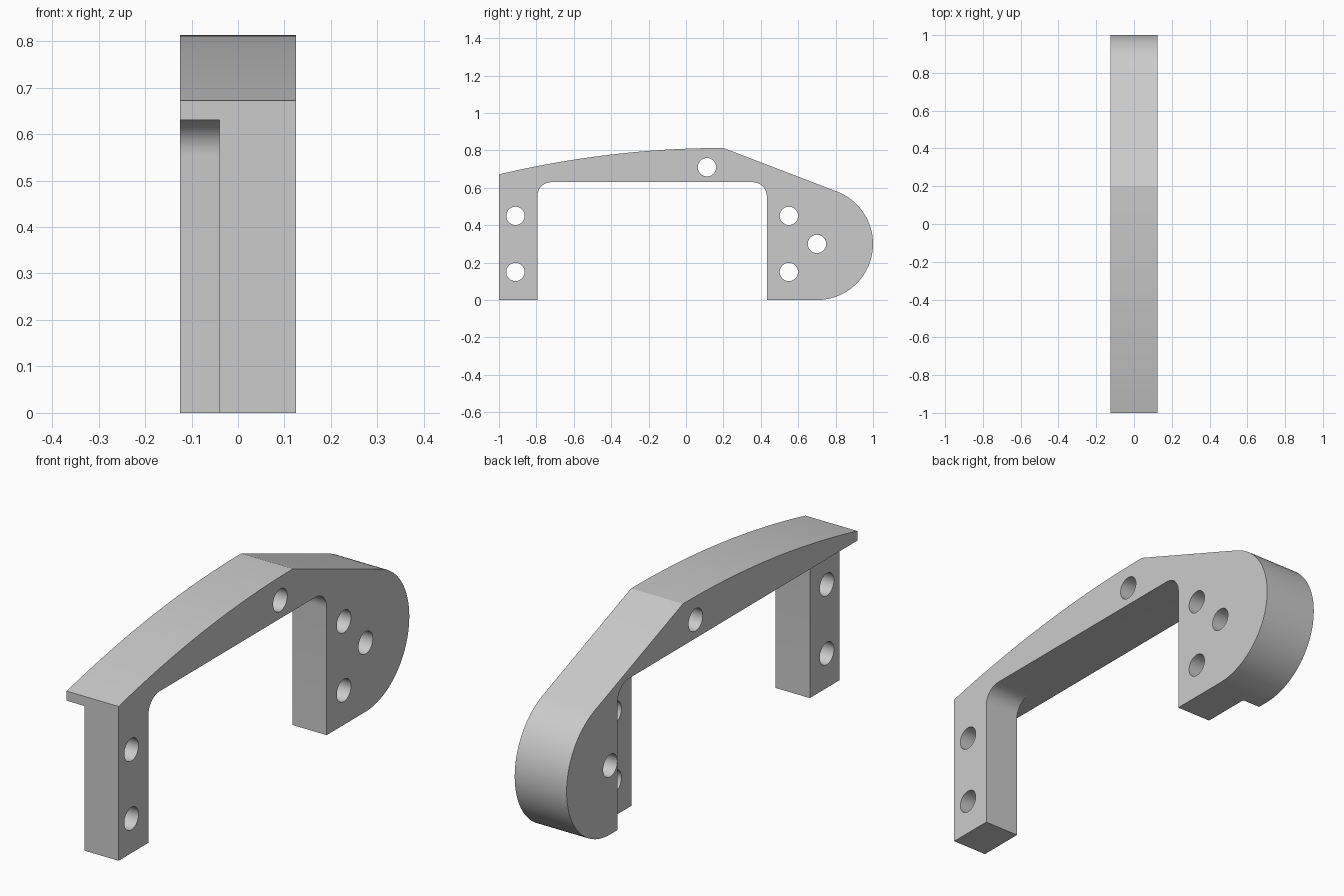
import bpy, bmesh
from math import sin, cos, radians

cube = bpy.data.objects.get("Cube")
if cube:
    bpy.data.objects.remove(cube, do_unlink=True)

HALF_WIDTH = 0.125
WEB_X = -0.04        # plane where the legs stop and the overhang begins
UNDERSIDE = 0.63     # height of the beam's underside
FILLET = 0.075

grey = bpy.data.materials.new("plain grey")
grey.use_nodes = True
grey.diffuse_color = (0.6, 0.6, 0.6, 1)
grey.node_tree.nodes["Principled BSDF"].inputs["Base Color"].default_value = (0.6, 0.6, 0.6, 1)


def arc(cy, cz, radius, start, end, steps):
    """Points on a circular arc in the side plane, angles in degrees."""
    angles = [radians(start + (end - start) * i / steps) for i in range(steps + 1)]
    return [(cy + radius * cos(a), cz + radius * sin(a)) for a in angles]


def extrude(name, profile, x0, x1):
    """Extrude a (y, z) profile from x0 to x1."""
    bm = bmesh.new()
    face = bm.faces.new([bm.verts.new((x0, y, z)) for y, z in profile])
    grown = bmesh.ops.extrude_face_region(bm, geom=[face])
    verts = [g for g in grown["geom"] if isinstance(g, bmesh.types.BMVert)]
    bmesh.ops.translate(bm, verts=verts, vec=(x1 - x0, 0, 0))
    bmesh.ops.recalc_face_normals(bm, faces=bm.faces)
    mesh = bpy.data.meshes.new(name)
    bm.to_mesh(mesh)
    bm.free()
    mesh.materials.append(grey)
    obj = bpy.data.objects.new(name, mesh)
    bpy.context.collection.objects.link(obj)
    return obj


def cut(target, cutter):
    """Subtract the cutter from the target and discard it."""
    cutter.hide_render = True
    mod = target.modifiers.new("cut", "BOOLEAN")
    mod.operation = "DIFFERENCE"
    mod.solver = "EXACT"
    mod.object = cutter
    bpy.context.view_layer.objects.active = target
    bpy.ops.object.modifier_apply(modifier=mod.name)
    bpy.data.objects.remove(cutter, do_unlink=True)


# Outer body: bowed top, straight slope, round tail
bow = []
for i in range(25):
    t = i / 24
    bow.append((-1 + 1.2 * t, 0.813 - 0.141 * (1 - t) ** 2))
tail = arc(0.7, 0.3, 0.3, 68, -90, 40)
bracket = extrude("bracket", [(-1, 0)] + bow + tail, -HALF_WIDTH, HALF_WIDTH)

# Opening between the legs, with rounded upper corners
top = UNDERSIDE - FILLET
opening = ([(-0.795, -0.1)] + arc(-0.795 + FILLET, top, FILLET, 180, 90, 10)
           + arc(0.432 - FILLET, top, FILLET, 90, 0, 10) + [(0.432, -0.1)])
cut(bracket, extrude("opening_cutter", opening, -0.3, 0.3))

# Side relief leaving the overhanging beam and the full-width tail
relief = ([(-1.2, -0.1), (-1.2, UNDERSIDE)]
          + arc(0.65 - FILLET, top, FILLET, 90, 0, 10) + [(0.65, -0.1)])
cut(bracket, extrude("relief_cutter", relief, -0.3, WEB_X))

# Cross holes
for y, z in [(-0.912, 0.45), (-0.912, 0.15), (0.112, 0.71),
             (0.55, 0.45), (0.55, 0.15), (0.7, 0.3)]:
    cut(bracket, extrude("hole_cutter", arc(y, z, 0.049, 0, 348.75, 31), -0.3, 0.3))

# Smooth curves, crisp edges
bpy.ops.object.select_all(action="DESELECT")
bracket.select_set(True)
bpy.context.view_layer.objects.active = bracket
bpy.ops.object.shade_smooth_by_angle(angle=radians(16))
